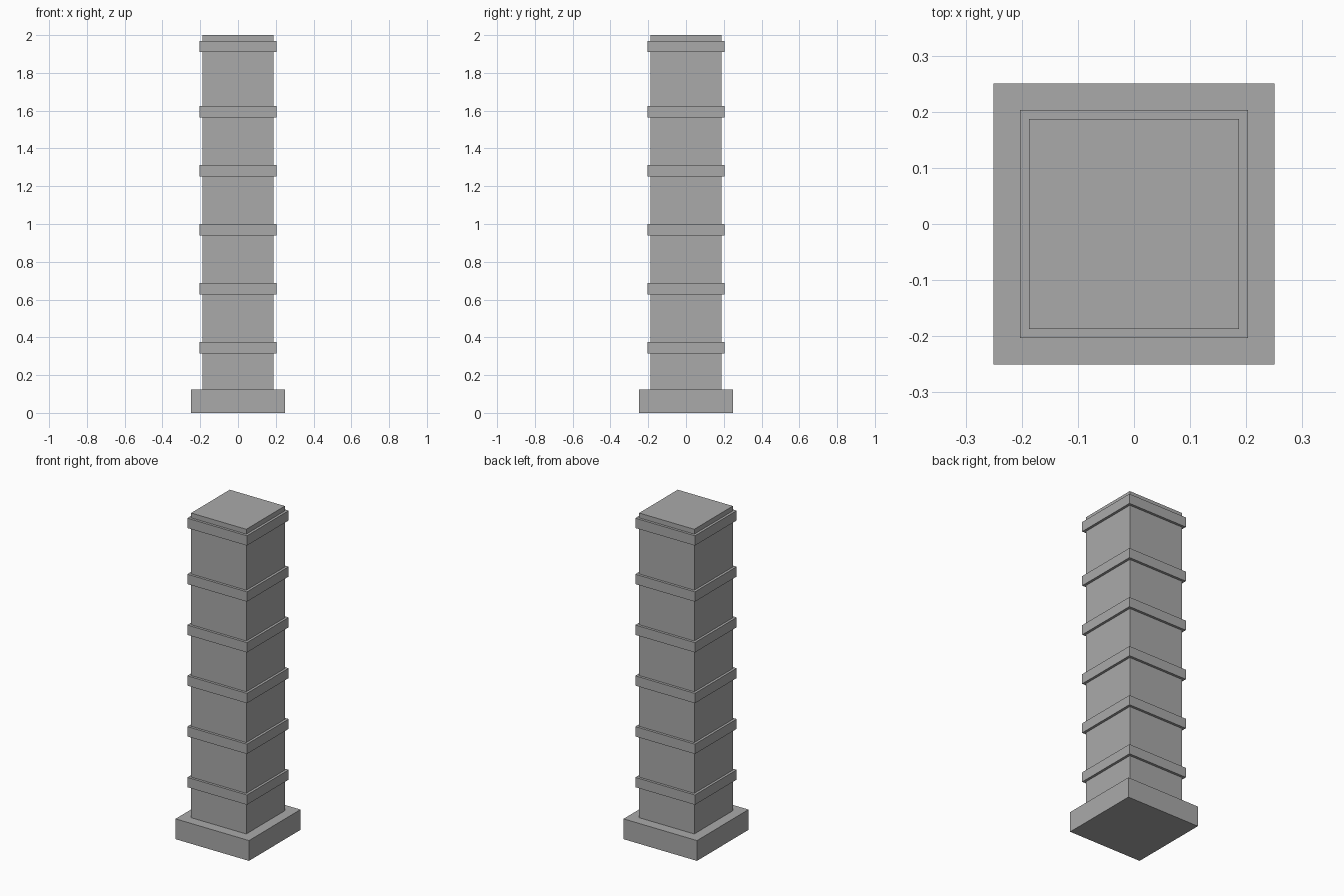
import bpy

# Remove the default cube
cube = bpy.data.objects.get("Cube")
if cube:
    bpy.data.objects.remove(cube, do_unlink=True)

# Single stone colour
stone = bpy.data.materials.new("grey_stone")
stone.use_nodes = True
colour = (0.4, 0.4, 0.4, 1)
stone.diffuse_color = colour
stone.node_tree.nodes["Principled BSDF"].inputs["Base Color"].default_value = colour


def block(name, width, bottom, top):
    """Square block centred on the vertical axis."""
    bpy.ops.mesh.primitive_cube_add(size=1, location=(0, 0, (bottom + top) / 2))
    obj = bpy.context.object
    obj.name = name
    obj.scale = (width, width, top - bottom)
    bpy.ops.object.transform_apply(location=False, rotation=False, scale=True)
    obj.data.materials.append(stone)
    return obj


# Plinth and shaft
BASE_TOP = 0.125
block("base", 0.5, 0, BASE_TOP)
block("shaft", 0.375, BASE_TOP, 2)

# Raised bands around the shaft
BAND_HEIGHT = 0.0605
for i, top in enumerate((0.375, 0.6875, 1.0, 1.3125, 1.625, 1.97)):
    block(f"band_{i + 1}", 0.406, top - BAND_HEIGHT, top)
